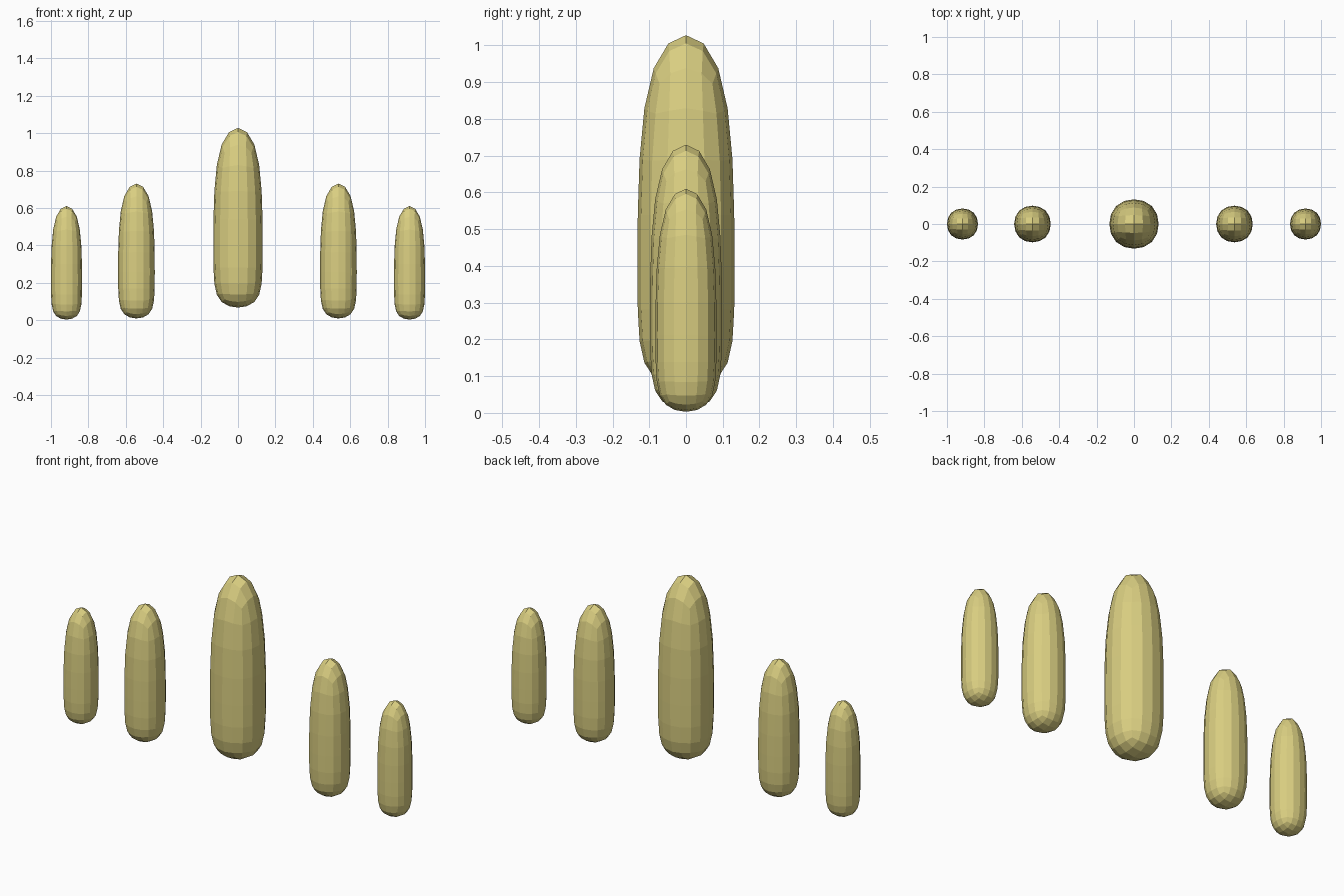
import bpy, bmesh

if "Cube" in bpy.data.objects:
    bpy.data.objects.remove(bpy.data.objects["Cube"])

mat = bpy.data.materials.new("pale_yellow")
mat.diffuse_color = (0.70, 0.62, 0.22, 1)
mat.use_nodes = True
mat.node_tree.nodes["Principled BSDF"].inputs["Base Color"].default_value = mat.diffuse_color


def bullet(name, x, radius, z_low, z_high):
    """Rounded pillar: a tall box with one low edge loop, subdivided twice."""
    a = radius / 0.917                      # cage is larger than the smoothed body
    height = (z_high - z_low) / 0.92
    base = z_low - 0.08 * 0.253 * height
    levels = [base, base + 0.253 * height, base + height]
    bm = bmesh.new()
    rings = [[bm.verts.new((sx * a, sy * a, z))
              for sx, sy in ((-1, -1), (1, -1), (1, 1), (-1, 1))] for z in levels]
    for lo, hi in zip(rings, rings[1:]):
        for i in range(4):
            j = (i + 1) % 4
            bm.faces.new((lo[i], lo[j], hi[j], hi[i]))
    bm.faces.new(rings[0][::-1])
    bm.faces.new(rings[-1])
    mesh = bpy.data.meshes.new(name)
    bm.to_mesh(mesh)
    bm.free()
    mesh.materials.append(mat)
    ob = bpy.data.objects.new(name, mesh)
    ob.location.x = x
    bpy.context.collection.objects.link(ob)
    sub = ob.modifiers.new("round", 'SUBSURF')
    sub.levels = sub.render_levels = 2


# Row of five pillars, tallest in the middle
bullet("centre_pillar", 0, 0.132, 0.067, 1.028)
bullet("inner_pillar_left", -0.543, 0.098, 0.009, 0.73)
bullet("inner_pillar_right", 0.537, 0.098, 0.009, 0.73)
bullet("outer_pillar_left", -0.917, 0.083, 0.003, 0.61)
bullet("outer_pillar_right", 0.917, 0.083, 0.003, 0.61)
